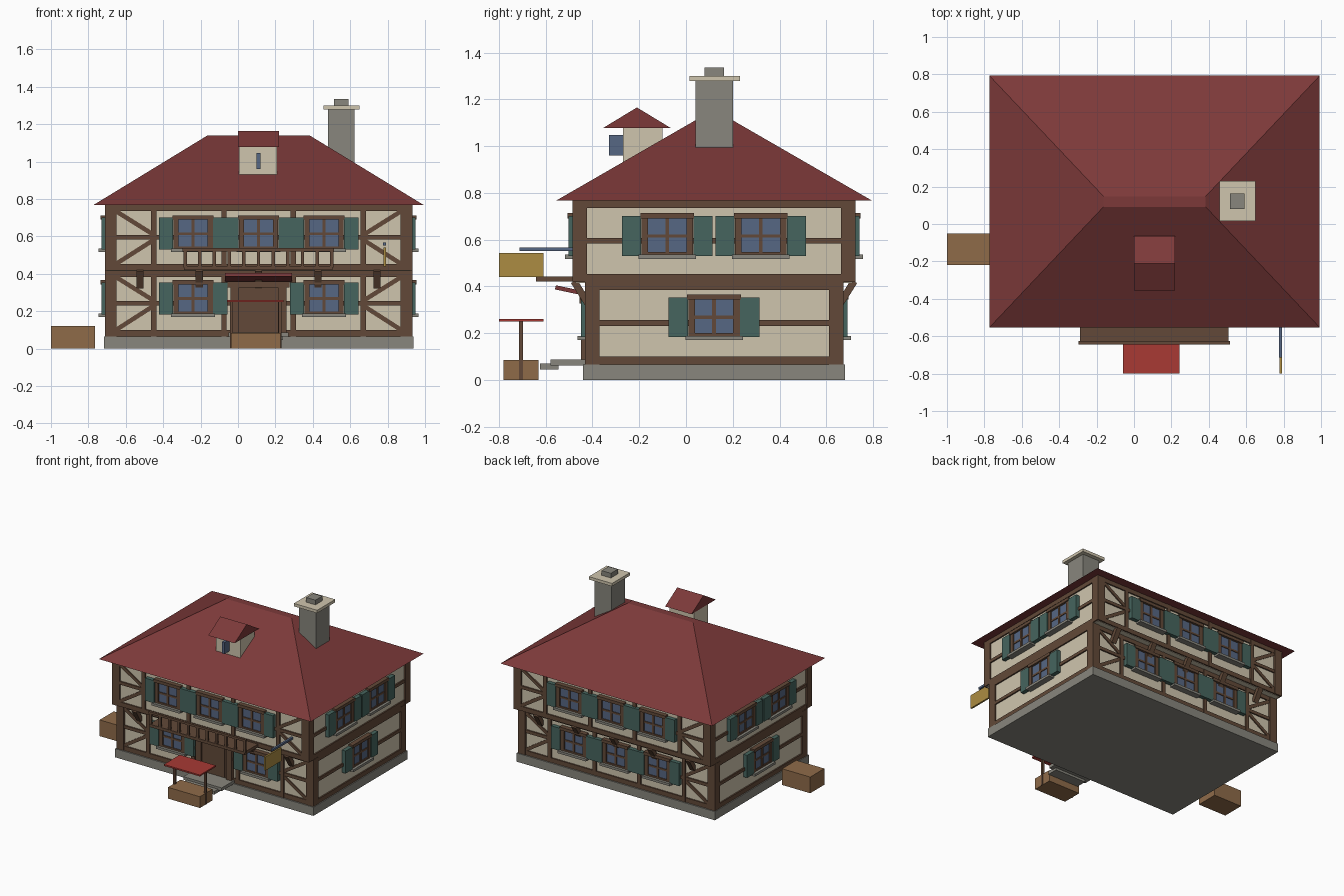
import bpy, bmesh, math
from mathutils import Matrix, Vector

if "Cube" in bpy.data.objects:
    bpy.data.objects.remove(bpy.data.objects["Cube"])

CX, CY = 0.11, 0.12          # centre of the house


def lin(c):
    c /= 255
    return c / 12.92 if c <= 0.04045 else ((c + 0.055) / 1.055) ** 2.4


def material(name, r, g, b):
    m = bpy.data.materials.new(name)
    m.diffuse_color = (lin(r), lin(g), lin(b), 1)
    m.use_nodes = True
    m.node_tree.nodes["Principled BSDF"].inputs["Base Color"].default_value = m.diffuse_color
    return m


CREAM = material("cream_plaster", 207, 197, 174)
WOOD = material("dark_timber", 98, 73, 56)
ROOF = material("roof_red", 124, 57, 57)
STONE = material("grey_stone", 136, 134, 125)
GREEN = material("shutter_green", 70, 101, 94)
BLUE = material("glass_blue", 86, 103, 131)
CRATE = material("light_wood", 143, 107, 73)
GOLD = material("sign_gold", 172, 140, 66)
RED = material("awning_red", 168, 58, 52)

parts = {}                   # part name -> (bmesh, material)
HOUSE = Matrix.Translation((CX, CY, 0))


def box(name, mat, c, s, frame=Matrix(), tilt=0, axis='X'):
    """Add a box with centre c and size s to a named part."""
    bm = parts.setdefault(name, (bmesh.new(), mat))[0]
    m = frame @ Matrix.Translation(c) @ Matrix.Rotation(tilt, 4, axis) @ Matrix.Diagonal((*s, 1))
    bmesh.ops.create_cube(bm, size=1, matrix=m)


def span(name, mat, x, y, z, frame=Matrix()):
    """Add a box given by its ranges."""
    r = (x, y, z)
    box(name, mat, [(a + b) / 2 for a, b in r], [b - a for a, b in r], frame)


def hull(name, mat, points):
    """Add a convex solid around the points."""
    bm = parts.setdefault(name, (bmesh.new(), mat))[0]
    vs = [bm.verts.new(p) for p in points]
    bmesh.ops.convex_hull(bm, input=vs)
    bmesh.ops.dissolve_limit(bm, angle_limit=0.01, verts=bm.verts[:], edges=bm.edges[:])


def facade(angle, wall):
    """Frame with u along the wall, -y outward, origin on the wall face."""
    return HOUSE @ Matrix.Rotation(angle, 4, 'Z') @ Matrix.Translation((0, -wall, 0))


def plate(name, mat, f, u, z, depth):
    span(name, mat, u, (-depth, 0.02), z, f)


def window(f, u, zc, w, sw):
    """Glass, frame, glazing bars, sill and two shutters."""
    h = 0.16
    plate("window_glass", BLUE, f, (u - w / 2, u + w / 2), (zc - h / 2, zc + h / 2), 0.017)
    for s in (-1, 1):
        e = u + s * (w / 2 + 0.008)
        plate("window_frames", WOOD, f, (e - 0.014, e + 0.014), (zc - h / 2, zc + h / 2), 0.026)
        k = u + s * (w / 2 + 0.024 + sw / 2)
        plate("shutters", GREEN, f, (k - sw / 2, k + sw / 2), (zc - 0.085, zc + 0.085), 0.03)
    plate("window_frames", WOOD, f, (u - w / 2 - 0.027, u + w / 2 + 0.027), (zc + 0.075, zc + 0.098), 0.034)
    plate("window_frames", WOOD, f, (u - w / 2, u + w / 2), (zc - 0.08, zc - 0.068), 0.025)
    plate("window_bars", WOOD, f, (u - 0.008, u + 0.008), (zc - h / 2, zc + h / 2), 0.023)
    plate("window_bars", WOOD, f, (u - w / 2, u + w / 2), (zc - 0.007, zc + 0.007), 0.022)
    plate("window_sills", STONE, f, (u - w / 2 - 0.035, u + w / 2 + 0.035), (zc - 0.098, zc - 0.08), 0.045)


# Plinth and plaster walls
span("plinth", STONE, (-0.827, 0.827), (-0.56, 0.56), (0, 0.065), HOUSE)
span("lower_walls", CREAM, (-0.81, 0.81), (-0.54, 0.54), (0.06, 0.42), HOUSE)
span("upper_walls", CREAM, (-0.81, 0.81), (-0.593, 0.593), (0.415, 0.77), HOUSE)

# storey: depth of long walls, z range, middle rail, window height
STOREYS = [(0.54, 0.065, 0.418, 0.243, 0.268), (0.593, 0.418, 0.77, 0.595, 0.615)]
for level, (depth, z0, z1, mid, wz) in enumerate(STOREYS):
    # Corner posts
    for sx in (-1, 1):
        for sy in (-1, 1):
            box("corner_posts", WOOD, (sx * 0.791, sy * (depth - 0.018), (z0 + z1) / 2),
                (0.062, 0.062, z1 - z0), HOUSE)
    for side in range(4):
        long = side % 2 == 0
        f = facade(side * math.pi / 2, depth if long else 0.81)
        half = 0.80 if long else depth - 0.01
        # Horizontal rails
        for a, b in ((z0, z0 + 0.034), (mid - 0.012, mid + 0.012), (z1 - 0.034, z1)):
            plate("rails", WOOD, f, (-half, half), (a, b), 0.010)
        if not long:
            for u in ((-0.2, 0.2) if level else (0,)):
                window(f, u, wz, 0.176, 0.082)
            continue
        # Upright posts and diagonal braces
        for u in (-0.56, -0.185, 0.185, 0.56):
            plate("wall_posts", WOOD, f, (u - 0.014, u + 0.014), (z0, z1), 0.012)
        for s in (-1, 1):
            for zs, ze in ((mid + 0.018, z1 - 0.035), (mid - 0.018, z0 + 0.035)):
                du, dz = s * 0.195, ze - zs
                box("braces", WOOD, (s * 0.665, 0.003, (zs + ze) / 2),
                    (math.hypot(du, dz), 0.022, 0.024), f, -math.atan2(dz * s, abs(du)), 'Y')
        for u in (-0.35, 0, 0.35):
            if level or u or side:
                window(f, u, wz, 0.166, 0.076)
        # Brackets below the overhanging storey
        if level == 0:
            for i in range(5):
                box("jetty_brackets", WOOD, (-0.634 + 0.317 * i, -0.03, 0.375),
                    (0.038, 0.03, 0.11), f, math.radians(32))

# Main roof with a narrow flat ridge
hull("main_roof", ROOF,
     [(CX + x, CY + y, 0.768) for x in (-0.883, 0.883) for y in (-0.673, 0.673)] +
     [(CX + x, CY + y, 1.14) for x in (-0.273, 0.273) for y in (-0.028, 0.028)])

# Chimney
span("chimney_stack", STONE, (0.48, 0.623), (0.04, 0.20), (0.9, 1.28))
span("chimney_cap", CREAM, (0.456, 0.65), (0.015, 0.23), (1.278, 1.30))
span("chimney_pot", STONE, (0.513, 0.59), (0.08, 0.162), (1.30, 1.335))

# Dormer
span("dormer_walls", CREAM, (0.005, 0.208), (-0.27, -0.1), (0.92, 1.078))
hull("dormer_roof", ROOF, [(x, y, z) for x in (0, 0.22)
                           for y, z in ((-0.355, 1.077), (-0.065, 1.077), (-0.21, 1.165))])
span("dormer_window", BLUE, (0.098, 0.119), (-0.33, -0.26), (0.96, 1.047))

# Door with frame and canopy
F = facade(0, 0.54)
plate("door", WOOD, F, (-0.11, 0.11), (0.065, 0.33), 0.014)
plate("door_panel", WOOD, F, (-0.085, 0.085), (0.09, 0.31), 0.02)
for s in (-1, 1):
    plate("door_frame", WOOD, F, (s * 0.127 - 0.022, s * 0.127 + 0.022), (0.065, 0.33), 0.03)
plate("door_frame", WOOD, F, (-0.165, 0.165), (0.327, 0.36), 0.036)
box("door_canopy", ROOF, (CX, -0.49, 0.381), (0.36, 0.14, 0.018), tilt=math.radians(-12))

# Doorsteps
span("doorsteps", STONE, (CX - 0.16, CX + 0.16), (-0.58, -0.43), (0.062, 0.086))
span("doorsteps", STONE, (CX - 0.13, CX + 0.13), (-0.625, -0.545), (0.045, 0.069))

# Balcony floor and railing
span("balcony_floor", WOOD, (-0.29, 0.505), (-0.642, -0.47), (0.42, 0.442))
span("balcony_rail", WOOD, (-0.297, 0.513), (-0.643, -0.625), (0.52, 0.537))
for i in range(11):
    box("balusters", WOOD, (-0.283 + 0.0785 * i, -0.634, 0.48), (0.018, 0.014, 0.09))

# Hanging sign on its bracket
span("sign_bracket", BLUE, (0.775, 0.791), (-0.713, -0.47), (0.552, 0.567))
span("sign_board", GOLD, (0.777, 0.79), (-0.8, -0.61), (0.44, 0.542))

# Market stall and side crate
span("stall_counter", CRATE, (-0.038, 0.228), (-0.78, -0.63), (0, 0.085))
for x in (-0.034, 0.224):
    box("stall_posts", WOOD, (x, -0.706, 0.126), (0.016, 0.016, 0.25))
span("stall_awning", RED, (-0.058, 0.242), (-0.8, -0.61), (0.249, 0.26))
span("side_crate", CRATE, (-1, -0.765), (-0.22, -0.052), (0, 0.122))

# Turn the collected parts into objects
for name, (bm, mat) in parts.items():
    bmesh.ops.recalc_face_normals(bm, faces=bm.faces[:])
    mesh = bpy.data.meshes.new(name)
    bm.to_mesh(mesh)
    bm.free()
    mesh.materials.append(mat)
    bpy.context.scene.collection.objects.link(bpy.data.objects.new(name, mesh))
